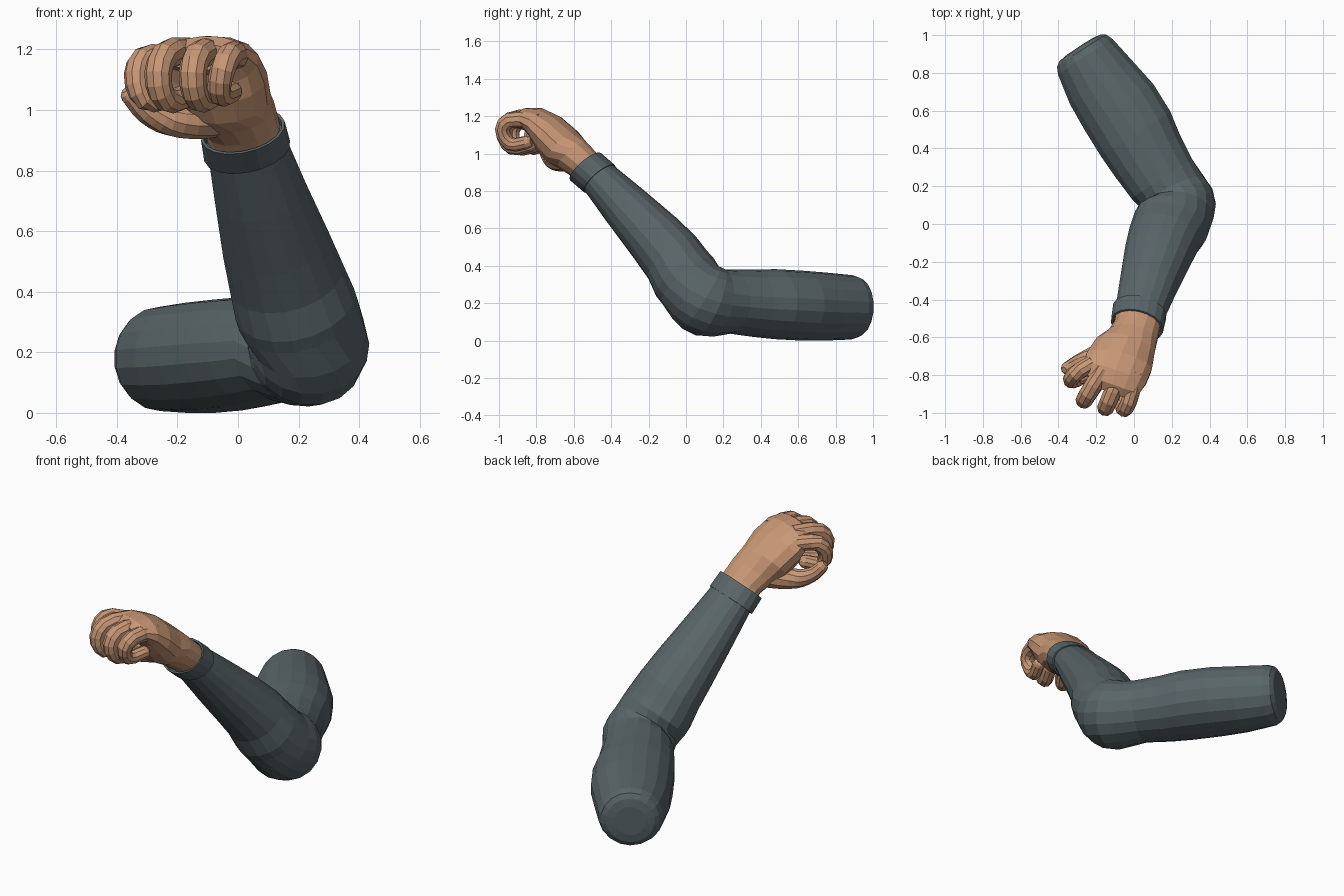
import bpy, bmesh, math
from mathutils import Vector as V


def material(name, rgb):
    m = bpy.data.materials.new(name)
    m.diffuse_color = (*rgb, 1)
    return m


SKIN = material("skin", (0.58, 0.31, 0.18))
SLEEVE = material("slate sleeve", (0.10, 0.13, 0.14))


def loft(name, rings, sides, mat):
    """Skin elliptical rings: (centre, tangent, side hint, half width, half height)."""
    bm = bmesh.new()
    loops = []
    for c, t, hint, a, b in rings:
        t = V(t).normalized()
        u = V(hint)
        u = (u - t * u.dot(t)).normalized()
        v = t.cross(u)
        angles = [2 * math.pi * (k + 0.5) / sides for k in range(sides)]
        loops.append([bm.verts.new(V(c) + u * a * math.cos(w) + v * b * math.sin(w))
                      for w in angles])
    for l0, l1 in zip(loops, loops[1:]):
        for k in range(sides):
            j = (k + 1) % sides
            bm.faces.new((l0[k], l0[j], l1[j], l1[k]))
    bm.faces.new(loops[0])
    bm.faces.new(loops[-1])
    bmesh.ops.recalc_face_normals(bm, faces=bm.faces)
    me = bpy.data.meshes.new(name)
    bm.to_mesh(me)
    bm.free()
    me.materials.append(mat)
    ob = bpy.data.objects.new(name, me)
    bpy.context.collection.objects.link(ob)
    return ob


def digit(name, pts, r0, r1):
    """Curled finger: corner-cut path with tapered round section and blunt tip."""
    path = [V(p) for p in pts]
    for cut in (0.3, 0.25):
        new = [path[0]]
        for i in range(1, len(path) - 1):
            new += [path[i].lerp(path[i - 1], cut), path[i].lerp(path[i + 1], cut)]
        path = new + [path[-1]]
    last = (path[-1] - path[-2]).normalized()
    n = len(path)
    rings = []
    for i, p in enumerate(path):
        t = path[min(i + 1, n - 1)] - path[max(i - 1, 0)]
        r = r0 + (r1 - r0) * i / (n - 1)
        rings.append((p, t, HAND_SIDE, r, r))
    for d, s in ((0.45, 0.85), (0.75, 0.5)):
        rings.append((path[-1] + last * r1 * d, last, HAND_SIDE, r1 * s, r1 * s))
    loft(name, rings, 10, SKIN)


# Main directions of the bent arm
D1 = V((0.55, -0.84, 0.02)).normalized()
D2 = V((-0.235, -0.64, 0.73)).normalized()
ELBOW = V((0.235, 0.105, 0.212))
OUT = (D1 - D2).normalized()
CREASE = ELBOW - OUT * 0.20
U1, U2 = (0.84, 0.55, 0), (0.93, -0.25, 0.22)
HAND_SIDE = (0.93, -0.36, 0.05)


def fan(f, r, hint):
    """Ring swung about the inner elbow crease."""
    t = (D1 * (1 - f) + D2 * f).normalized()
    n = (OUT - t * OUT.dot(t)).normalized()
    return (CREASE + n * r, t, hint, r + 0.005, r)


# Sleeve: upper arm, creased elbow, forearm
loft("sleeve", [
    ((-0.291, 0.937, 0.178), D1, U1, 0.085, 0.085),
    ((-0.287, 0.931, 0.178), D1, U1, 0.132, 0.130),
    ((-0.277, 0.917, 0.178), D1, U1, 0.158, 0.157),
    ((-0.258, 0.885, 0.178), D1, U1, 0.175, 0.172),
    ((-0.170, 0.745, 0.182), D1, U1, 0.205, 0.182),
    ((-0.080, 0.620, 0.187), D1, U1, 0.222, 0.187),
    ((0.010, 0.475, 0.195), D1, U1, 0.222, 0.187),
    ((0.072, 0.360, 0.200), D1, U1, 0.207, 0.180),
    (ELBOW - D1 * 0.16, D1, U1, 0.194, 0.172),
    fan(0.2, 0.184, (0.9, 0.45, 0.1)),
    fan(0.4, 0.194, (0.94, 0.3, 0.17)),
    fan(0.6, 0.195, (0.95, 0.1, 0.2)),
    fan(0.8, 0.188, (0.95, -0.1, 0.25)),
    (ELBOW + D2 * 0.15, D2, U2, 0.203, 0.184),
    (ELBOW + D2 * 0.20, D2, U2, 0.203, 0.182),
    ((0.160, -0.075, 0.445), D2, U2, 0.193, 0.170),
    ((0.125, -0.170, 0.555), D2, U2, 0.180, 0.156),
    ((0.075, -0.325, 0.72), D2, U2, 0.155, 0.130),
    ((0.028, -0.480, 0.885), D2, U2, 0.132, 0.100),
], 18, SLEEVE)

# Cuff band with a recessed opening
c0, c1 = V((0.03, -0.462, 0.865)), V((0.016, -0.537, 0.930))
loft("cuff", [
    (c0, D2, U2, 0.130, 0.098),
    (c0, D2, U2, 0.147, 0.110),
    (c1, D2, U2, 0.143, 0.110),
    (c1, D2, U2, 0.133, 0.100),
    (c1 - D2 * 0.02, D2, U2, 0.128, 0.096),
], 18, SLEEVE)

# Hand: wrist, palm with thumb base, knuckle row
loft("hand", [
    ((0.028, -0.480, 0.880), D2, U2, 0.125, 0.092),
    ((0.014, -0.550, 0.945), D2, U2, 0.124, 0.093),
    ((-0.010, -0.607, 0.992), D2, U2, 0.135, 0.102),
    ((-0.050, -0.662, 1.038), (-0.2, -0.7, 0.65), HAND_SIDE, 0.163, 0.114),
    ((-0.080, -0.733, 1.108), (-0.2, -0.8, 0.5), HAND_SIDE, 0.182, 0.108),
    ((-0.100, -0.790, 1.158), (-0.3, -0.9, 0.2), HAND_SIDE, 0.178, 0.088),
    ((-0.110, -0.845, 1.180), (-0.35, -1, -0.1), HAND_SIDE, 0.152, 0.064),
    ((-0.115, -0.890, 1.172), (-0.35, -1, -0.15), HAND_SIDE, 0.120, 0.042),
], 14, SKIN)

# Curled fingers and loose thumb
digit("index_finger", [(-0.22, -0.74, 1.165), (-0.340, -0.805, 1.18),
                       (-0.328, -0.845, 1.02), (-0.23, -0.78, 1.04)], 0.046, 0.037)
digit("middle_finger", [(-0.16, -0.77, 1.19), (-0.268, -0.935, 1.19),
                        (-0.258, -0.93, 1.015), (-0.17, -0.81, 1.045)], 0.050, 0.040)
digit("ring_finger", [(-0.07, -0.79, 1.185), (-0.152, -0.980, 1.19),
                      (-0.147, -0.96, 1.015), (-0.08, -0.83, 1.05)], 0.050, 0.040)
digit("little_finger", [(0.01, -0.79, 1.17), (-0.035, -0.992, 1.195),
                        (-0.075, -0.965, 1.035), (-0.02, -0.85, 1.06)], 0.046, 0.036)
digit("thumb", [(-0.02, -0.60, 0.985), (-0.18, -0.69, 0.955),
                (-0.30, -0.735, 0.985), (-0.355, -0.765, 1.05)], 0.068, 0.034)
